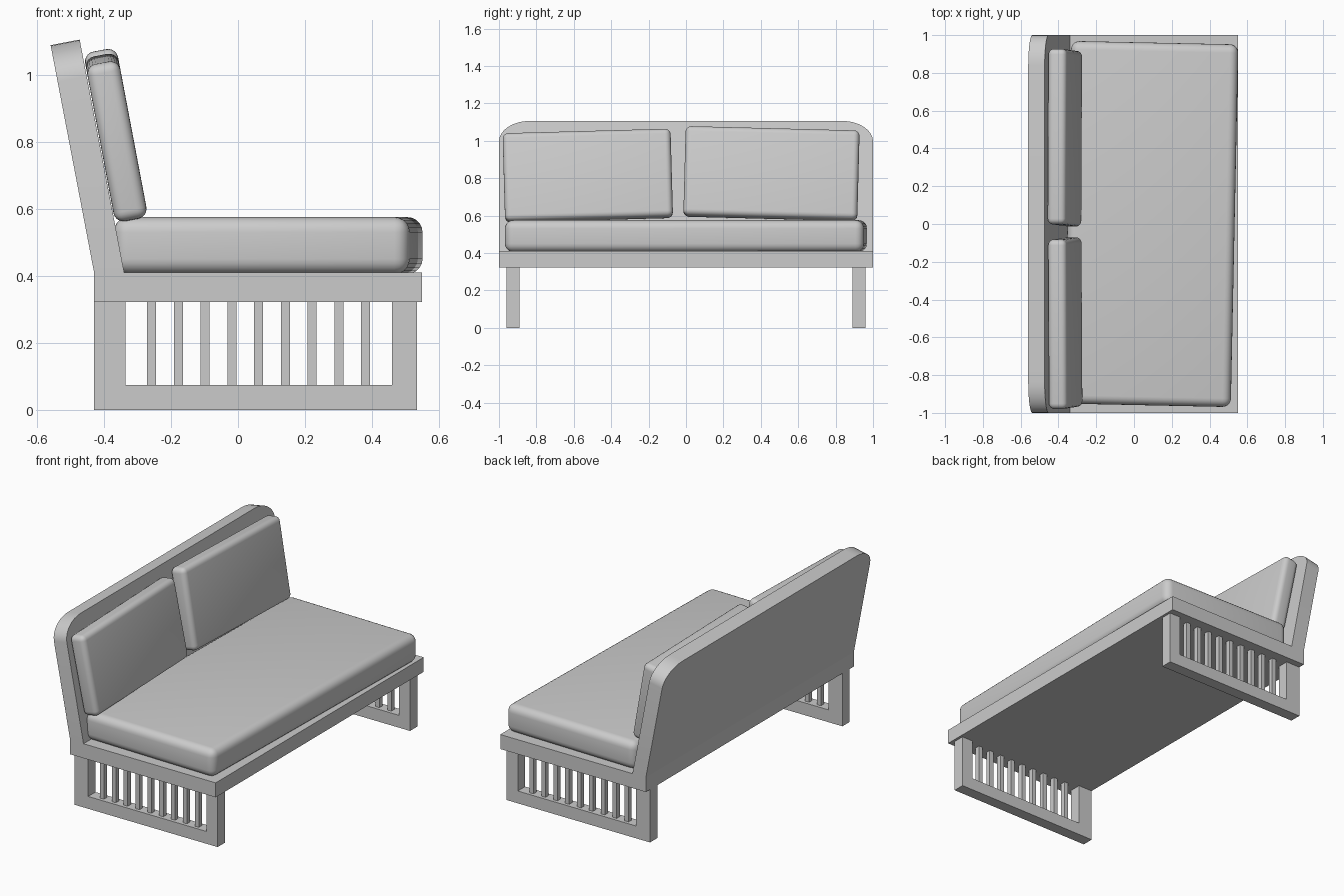
import bpy, bmesh
from math import radians, sin, cos, pi
from mathutils import Vector

if "Cube" in bpy.data.objects:
    bpy.data.objects.remove(bpy.data.objects["Cube"])


def make_object(name, bm):
    bmesh.ops.recalc_face_normals(bm, faces=bm.faces)
    mesh = bpy.data.meshes.new(name)
    bm.to_mesh(mesh)
    bm.free()
    ob = bpy.data.objects.new(name, mesh)
    bpy.context.collection.objects.link(ob)
    return ob


def prism(name, points, offsets):
    """Close a solid between a loop of points and the same loop shifted."""
    bm = bmesh.new()
    a = [bm.verts.new(p) for p in points]
    b = [bm.verts.new(Vector(p) + Vector(o)) for p, o in zip(points, offsets)]
    bm.faces.new(a)
    bm.faces.new(b[::-1])
    n = len(a)
    for i in range(n):
        j = (i + 1) % n
        bm.faces.new((a[i], a[j], b[j], b[i]))
    return make_object(name, bm)


def box(name, size, centre):
    bm = bmesh.new()
    bmesh.ops.create_cube(bm, size=1)
    bmesh.ops.scale(bm, vec=size, verts=bm.verts)
    ob = make_object(name, bm)
    ob.location = centre
    return ob


def cushion(name, size, centre, rotation, radius):
    ob = box(name, size, centre)
    ob.rotation_euler = [radians(r) for r in rotation]
    bev = ob.modifiers.new("rounded_edges", 'BEVEL')
    bev.width = radius
    bev.segments = 5
    for p in ob.data.polygons:
        p.use_smooth = True
    return ob


# Seat platform
box("seat_base", (0.98, 2.0, 0.088), (0.06, 0, 0.366))

# Leaning backrest with rounded top corners
outline = [(1.0, 0.0)]
for k in range(9):
    t = k / 8 * pi / 2
    outline.append((0.835 + 0.165 * cos(t), 0.57 + 0.11 * sin(t)))
outline += [(-y, h) for y, h in reversed(outline)]
points = [(-0.43 - 0.13 * h / 0.68, y, 0.41 + h) for y, h in outline]
offsets = [(0.09, 0, 0) if h == 0 else (0.0868, 0, 0.0166) for y, h in outline]
back = prism("backrest", points, offsets)
bpy.context.view_layer.objects.active = back
back.select_set(True)
bpy.ops.object.shade_smooth_by_angle(angle=radians(30))

# U-shaped end frames with slats
u_shape = [(-0.43, 0.322), (-0.43, 0), (0.535, 0), (0.535, 0.322),
           (0.46, 0.322), (0.46, 0.075), (-0.336, 0.075), (-0.336, 0.322)]
for side, y in (("front", -0.925), ("rear", 0.925)):
    prism(side + "_leg_frame", [(x, y - 0.035, z) for x, z in u_shape],
          [(0, 0.07, 0)] * len(u_shape))
    for i in range(9):
        box(f"{side}_slat_{i + 1}", (0.027, 0.03, 0.249),
            (-0.258 + i * 0.0799, y, 0.1985))

# Cushions, each laid a little askew
cushion("seat_cushion", (0.885, 1.92, 0.17), (0.09, 0, 0.491), (0, 0, -1.2), 0.045)
cushion("front_back_cushion", (0.1, 0.898, 0.478), (-0.364, -0.525, 0.814),
        (1.6, -10.7, 0), 0.03)
cushion("rear_back_cushion", (0.1, 0.93, 0.485), (-0.366, 0.457, 0.825),
        (-1.5, -10.7, 0), 0.03)
